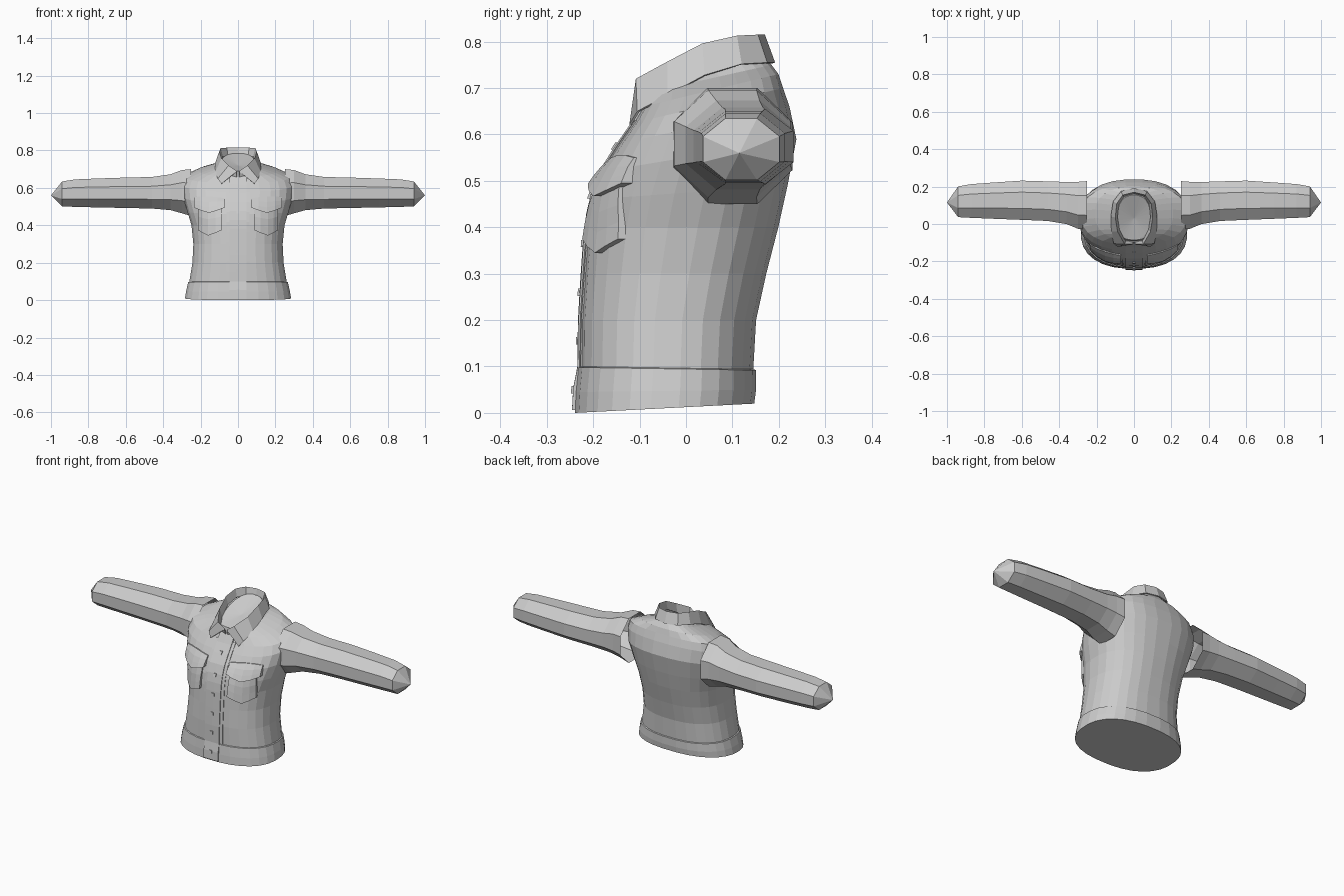
import bpy, bmesh, math
from mathutils import Vector
from mathutils.bvhtree import BVHTree

cube = bpy.data.objects.get("Cube")
if cube:
    bpy.data.objects.remove(cube, do_unlink=True)

cloth = bpy.data.materials.new("light_grey_cloth")
cloth.use_nodes = True
GREY = (0.6, 0.6, 0.6, 1)
cloth.diffuse_color = GREY
cloth.node_tree.nodes["Principled BSDF"].inputs["Base Color"].default_value = GREY


def finish(name, bm, mirror=False):
    bmesh.ops.recalc_face_normals(bm, faces=bm.faces)
    mesh = bpy.data.meshes.new(name)
    bm.to_mesh(mesh)
    mesh.materials.append(cloth)
    obj = bpy.data.objects.new(name, mesh)
    bpy.context.collection.objects.link(obj)
    if mirror:
        obj.modifiers.new("Mirror", "MIRROR").merge_threshold = 0.002
    return obj


def loft(bm, rings, closed=True):
    """Skin a list of point rows with quads and return the vertex rows."""
    rows = [[bm.verts.new(p) for p in ring] for ring in rings]
    n = len(rows[0])
    for a, b in zip(rows, rows[1:]):
        for i in range(n if closed else n - 1):
            j = (i + 1) % n
            bm.faces.new((a[i], a[j], b[j], b[i]))
    return rows


def fan(bm, row, tip):
    top = bm.verts.new(tip)
    for i in range(len(row)):
        bm.faces.new((row[i], row[(i + 1) % len(row)], top))


def power(v, e):
    return math.copysign(abs(v) ** e, v)


def torso_ring(zf, zb, half, yf, yb, n=28):
    """Squared oval, tilted from front height to back height."""
    pts = []
    for i in range(n):
        a = 2 * math.pi * (i + 0.5) / n
        x = half * power(math.cos(a), 0.85)
        t = 0.5 + 0.5 * power(math.sin(a), 0.85)
        pts.append((x, yf + (yb - yf) * t, zf + (zb - zf) * t))
    return pts


# Torso: front height, back height, half width, front depth, back depth
TORSO = [
    (0.0, 0.02, 0.285, -0.24, 0.148),
    (0.045, 0.05, 0.279, -0.238, 0.152),
    (0.098, 0.092, 0.268, -0.233, 0.152),
    (0.1, 0.094, 0.262, -0.228, 0.146),
    (0.2, 0.2, 0.245, -0.227, 0.152),
    (0.3, 0.3, 0.24, -0.221, 0.174),
    (0.4, 0.4, 0.25, -0.214, 0.2),
    (0.46, 0.49, 0.272, -0.204, 0.22),
    (0.52, 0.59, 0.293, -0.182, 0.239),
    (0.58, 0.66, 0.3, -0.144, 0.224),
    (0.625, 0.7, 0.285, -0.112, 0.21),
    (0.66, 0.73, 0.21, -0.092, 0.2),
    (0.69, 0.75, 0.12, -0.085, 0.185),
    (0.69, 0.785, 0.088, -0.08, 0.155),
]
bm = bmesh.new()
rows = loft(bm, [torso_ring(*r) for r in TORSO])
bm.faces.new(rows[0])
fan(bm, rows[-1], (0, 0.03, 0.72))
surface = BVHTree.FromBMesh(bm)
finish("jacket_torso", bm)


def on_front(x, z, lift):
    hit = surface.ray_cast(Vector((x, -1, z)), Vector((0, 1, 0)))[0]
    return Vector((x, (hit.y if hit else -0.1) - lift, z))


def panel(name, columns, steps, lift_top, lift_bottom, mirror=True):
    """Raised cloth patch laid on the chest; columns are (x, top, bottom)."""
    bm = bmesh.new()
    outer, inner = [], []
    for x, top, bottom in columns:
        outer.append([])
        inner.append([])
        for k in range(steps + 1):
            t = k / steps
            z = top + (bottom - top) * t
            outer[-1].append(on_front(x, z, lift_top + (lift_bottom - lift_top) * t))
            inner[-1].append(on_front(x, z, -0.012))
    rows = loft(bm, outer, closed=False)
    base = loft(bm, inner, closed=False)

    def rim(grid):
        return (grid[0] + [c[-1] for c in grid[1:]] + grid[-1][-2::-1]
                + [c[0] for c in grid[-2:0:-1]])

    a, b = rim(rows), rim(base)
    for i in range(len(a)):
        j = (i + 1) % len(a)
        bm.faces.new((a[i], a[j], b[j], b[i]))
    return finish(name, bm, mirror)


# Button placket with stitched strips beside it
panel("button_placket", [(x, 0.665, 0.006) for x in (-0.045, 0, 0.045)], 14, 0.007, 0.007, False)
panel("placket_edge", [(x, 0.63, 0.1) for x in (0.045, 0.062)], 10, 0.003, 0.003)

# Chest pockets: pointed bag and overhanging flap
panel("pocket_bag", [(0.085, 0.52, 0.375), (0.12, 0.52, 0.36), (0.16, 0.52, 0.345),
                     (0.19, 0.52, 0.36), (0.215, 0.52, 0.375)], 4, 0.006, 0.016)
panel("pocket_flap", [(0.07, 0.545, 0.495), (0.11, 0.55, 0.48), (0.155, 0.555, 0.467),
                      (0.2, 0.555, 0.48), (0.235, 0.55, 0.495)], 3, 0.006, 0.024)

# Small buttons down the placket
for k in range(6):
    z = 0.05 + 0.105 * k
    panel("button", [(x, z + 0.008, z - 0.008) for x in (-0.008, 0.008)], 1, 0.011, 0.011, False)

# Sleeves: x, centre y, centre z, half depth, half height
SLEEVE = [
    (0.25, 0.1, 0.575, 0.132, 0.128),
    (0.3, 0.1, 0.58, 0.128, 0.118),
    (0.36, 0.112, 0.577, 0.115, 0.098),
    (0.46, 0.122, 0.574, 0.108, 0.086),
    (0.6, 0.127, 0.574, 0.107, 0.083),
    (0.75, 0.125, 0.573, 0.099, 0.079),
    (0.87, 0.123, 0.572, 0.092, 0.075),
    (0.94, 0.119, 0.568, 0.084, 0.068),
]
bm = bmesh.new()
rings = []
for x, y, z, ry, rz in SLEEVE:
    angles = [math.pi * (i + 0.5) / 4 for i in range(8)]
    rings.append([(x, y + 1.06 * ry * math.cos(a), z + 1.06 * rz * math.sin(a)) for a in angles])
rows = loft(bm, rings)
fan(bm, rows[-1], (1, 0.115, 0.56))
finish("sleeve", bm, mirror=True)

# Shirt collar: standing rim folded over to a wide pointed edge
rim = [(0.006, -0.108, 0.69), (0.05, -0.108, 0.72), (0.088, -0.04, 0.757),
       (0.1, 0.035, 0.796), (0.092, 0.11, 0.813), (0.06, 0.155, 0.815), (0, 0.17, 0.815)]
edge = [(0.088, -0.122, 0.622), (0.108, -0.105, 0.65), (0.123, -0.04, 0.685),
        (0.124, 0.04, 0.728), (0.112, 0.12, 0.752), (0.07, 0.175, 0.755), (0, 0.192, 0.755)]
inside = [(x * 0.88, y * 0.9 + 0.006, z - 0.045) for x, y, z in rim]
bm = bmesh.new()
loft(bm, [edge, rim, inside], closed=False)
collar = finish("collar", bm, mirror=True)
thick = collar.modifiers.new("Thickness", "SOLIDIFY")
thick.thickness = 0.005
